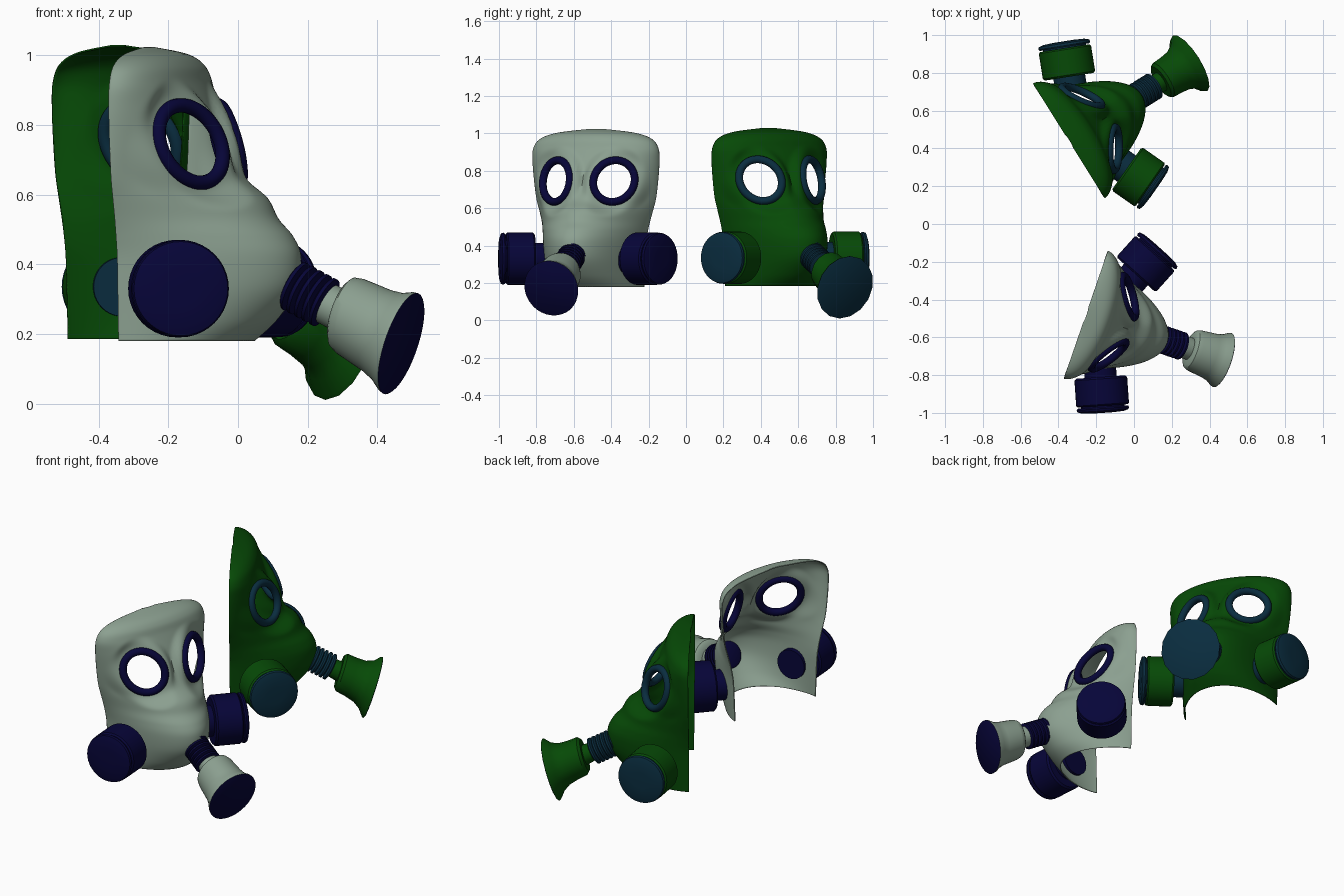
import bpy, bmesh, math
from mathutils import Matrix, Vector

if "Cube" in bpy.data.objects:
    bpy.data.objects.remove(bpy.data.objects["Cube"])


def material(name, rgb):
    m = bpy.data.materials.new(name)
    m.use_nodes = True
    m.diffuse_color = (*rgb, 1)
    bsdf = m.node_tree.nodes["Principled BSDF"]
    bsdf.inputs["Base Color"].default_value = (*rgb, 1)
    bsdf.inputs["Roughness"].default_value = 0.6
    return m


grey = material("pale grey green", (0.26, 0.35, 0.28))
navy = material("navy", (0.002, 0.0015, 0.04))
green = material("dark green", (0.002, 0.068, 0.002))
teal = material("dark teal", (0.003, 0.026, 0.05))

# Face sections from chin to crown: height, half width, depth, fullness
SECTIONS = [
    (0.18, 0.272, 0.31, 0.65), (0.24, 0.274, 0.38, 0.70), (0.33, 0.278, 0.445, 0.75),
    (0.42, 0.283, 0.455, 0.75), (0.48, 0.293, 0.43, 0.80), (0.53, 0.305, 0.385, 0.85),
    (0.59, 0.322, 0.35, 0.90), (0.65, 0.338, 0.28, 0.90), (0.74, 0.35, 0.225, 0.75),
    (0.85, 0.358, 0.18, 0.60), (0.92, 0.352, 0.15, 0.50), (0.97, 0.315, 0.13, 0.50),
    (1.003, 0.22, 0.09, 0.50), (1.024, 0.04, 0.005, 0.50),
]
EYE_Y, EYE_Z, EYE_W, EYE_H = 0.163, 0.745, 0.096, 0.111


def section(t):
    """Smoothly interpolated section at position t along the table."""
    last = len(SECTIONS) - 1
    i = min(int(t), last - 1)
    u = t - i
    a, b, c, d = (Vector(SECTIONS[max(0, min(last, i + k))]) for k in (-1, 0, 1, 2))
    return b + (c - a) * u / 2 + (a - b * 2.5 + c * 2 - d / 2) * u**2 + (b * 3 - a - c * 3 + d) * u**3 / 2


def eye_plane(y, z):
    return 0.182 + 0.62 * (EYE_Y - abs(y)) + 0.27 * (EYE_Z - z)


def eye_distance(y, z):
    return math.hypot((abs(y) - EYE_Y) / EYE_W, (z - EYE_Z) / EYE_H)


def finish(bm, name, mats, matrix, angle=40):
    bm.transform(matrix)
    me = bpy.data.meshes.new(name)
    bm.to_mesh(me)
    bm.free()
    for m in mats:
        me.materials.append(m)
    for p in me.polygons:
        p.use_smooth = True
    me.set_sharp_from_angle(angle=math.radians(angle))
    ob = bpy.data.objects.new(name, me)
    bpy.context.collection.objects.link(ob)
    return ob


def lathe(name, profile, mats, matrix, sides=40):
    """Turn (distance, radius, material index) points about local x, with end caps."""
    bm = bmesh.new()
    rings = []
    for s, r, _ in profile:
        rings.append([bm.verts.new((s, r * math.cos(k * math.tau / sides), r * math.sin(k * math.tau / sides)))
                      for k in range(sides)])
    for (a, b), point in zip(zip(rings, rings[1:]), profile[1:]):
        for k in range(sides):
            n = (k + 1) % sides
            bm.faces.new((a[k], a[n], b[n], b[k])).material_index = point[2]
    bm.faces.new(rings[0]).material_index = profile[0][2]
    bm.faces.new(rings[-1]).material_index = profile[-1][2]
    bmesh.ops.recalc_face_normals(bm, faces=bm.faces)
    finish(bm, name, mats, matrix)


def face_shell(name, mat, matrix, cols=72, steps=7):
    bm = bmesh.new()
    grid = []
    for j in range((len(SECTIONS) - 1) * steps + 1):
        z, half, depth, full = section(j / steps)
        row = []
        for i in range(cols + 1):
            a = math.pi * (i / cols - 0.5)
            y = half * math.sin(a)
            x = depth * max(0, math.cos(a)) ** (2 * full)
            # Flatten the face around each eye so the rim sits flush
            w = max(0, min(1, (1.75 - eye_distance(y, z)) / 0.6))
            w = w * w * (3 - 2 * w)
            row.append(bm.verts.new((x + (eye_plane(y, z) - x) * w, y, z)))
        grid.append(row)
    for a, b in zip(grid, grid[1:]):
        for i in range(cols):
            # Leave the two eye holes open
            c = (a[i].co + a[i + 1].co + b[i].co + b[i + 1].co) / 4
            if eye_distance(c.y, c.z) > 1:
                bm.faces.new((a[i], a[i + 1], b[i + 1], b[i]))
    ob = finish(bm, name, [mat], matrix, 60)
    solid = ob.modifiers.new("thickness", "SOLIDIFY")
    solid.thickness = 0.005
    solid.offset = -1


def eye_rim(name, side, mat, matrix, count=48, sides=12):
    """Flat ring of round section around an eye hole."""
    bm = bmesh.new()
    centre = Vector((eye_plane(EYE_Y, EYE_Z), side * EYE_Y, EYE_Z))
    normal = Vector((1, side * 0.62, 0.27)).normalized()
    rings = []
    for k in range(count):
        a = k * math.tau / count
        y, z = EYE_Y + EYE_W * math.cos(a), EYE_Z + EYE_H * math.sin(a)
        p = Vector((eye_plane(y, z), side * y, z))
        out = (p - centre).normalized()
        rings.append([bm.verts.new(p + 0.021 * (out * math.cos(b) + normal * math.sin(b)))
                      for b in (m * math.tau / sides for m in range(sides))])
    for k in range(count):
        a, b = rings[k], rings[(k + 1) % count]
        for m in range(sides):
            n = (m + 1) % sides
            bm.faces.new((a[m], a[n], b[n], b[m]))
    bmesh.ops.recalc_face_normals(bm, faces=bm.faces)
    finish(bm, name, [mat], matrix, 60)


# Side filter: neck, drum, groove and domed cap
CANISTER = [(-0.165, 0.085, 1), (-0.085, 0.085, 1), (-0.085, 0.13, 0), (-0.075, 0.14, 0),
            (0.06, 0.14, 0), (0.068, 0.132, 0), (0.068, 0.115, 1), (0.074, 0.115, 1),
            (0.074, 0.134, 1), (0.082, 0.139, 1), (0.094, 0.135, 1), (0.102, 0.11, 1), (0.105, 0.05, 1)]
# Mouthpiece bells, measured back from the front disc
STRAIGHT_BELL = [(-0.26, 0.06, 0), (-0.205, 0.06, 0), (-0.205, 0.09, 0), (-0.195, 0.105, 0),
                 (-0.17, 0.113, 0), (-0.08, 0.122, 0), (-0.04, 0.132, 0), (-0.01, 0.149, 0),
                 (0, 0.151, 0), (0.003, 0.147, 1)]
FLARED_BELL = [(-0.26, 0.05, 0), (-0.205, 0.055, 0), (-0.205, 0.09, 0), (-0.19, 0.105, 0),
               (-0.13, 0.108, 0), (-0.08, 0.115, 0), (-0.04, 0.135, 0), (-0.01, 0.168, 0),
               (0, 0.173, 0), (0.003, 0.167, 1)]


def hose_profile(ridges=6, start=-0.40, end=-0.25):
    step = (end - start) / ridges
    points = []
    for k in range(ridges):
        s = start + k * step
        points += [(s, 0.058, 0), (s + step * 0.3, 0.075, 0), (s + step * 0.7, 0.075, 0)]
    return points + [(end, 0.058, 0)]


def mask(label, place, yaw, shell, trim, drum, bell, sides):
    base = Matrix.Translation(place) @ Matrix.Rotation(math.radians(yaw), 4, "Z")
    face_shell(label + "_face_shell", shell, base)
    for side, word in ((1, "left"), (-1, "right")):
        eye_rim(f"{label}_{word}_eye_rim", side, trim, base)
        pose = Matrix.Translation((0.215, side * 0.365, 0.33)) @ Matrix.Rotation(side * math.radians(67), 4, "Z")
        lathe(f"{label}_{word}_canister", CANISTER, [drum, trim], base @ pose)
    # Hose and bell share one axis that slopes down to the front
    pose = base @ Matrix.Translation((0.762, 0.008, 0.172)) @ Matrix.Rotation(math.radians(27), 4, "Y")
    lathe(label + "_hose", hose_profile(), [trim], pose)
    # The bell's front disc stands more upright than its axis
    upright = Matrix.Identity(4)
    upright[0][2] = -0.16
    lathe(label + "_mouth_bell", bell, [shell, trim], pose @ upright, sides)


mask("grey_mask", (-0.255, -0.48, 0), -19, grey, navy, navy, STRAIGHT_BELL, 40)
mask("green_mask", (-0.345, 0.44, 0.005), 32, green, teal, green, FLARED_BELL, 16)
